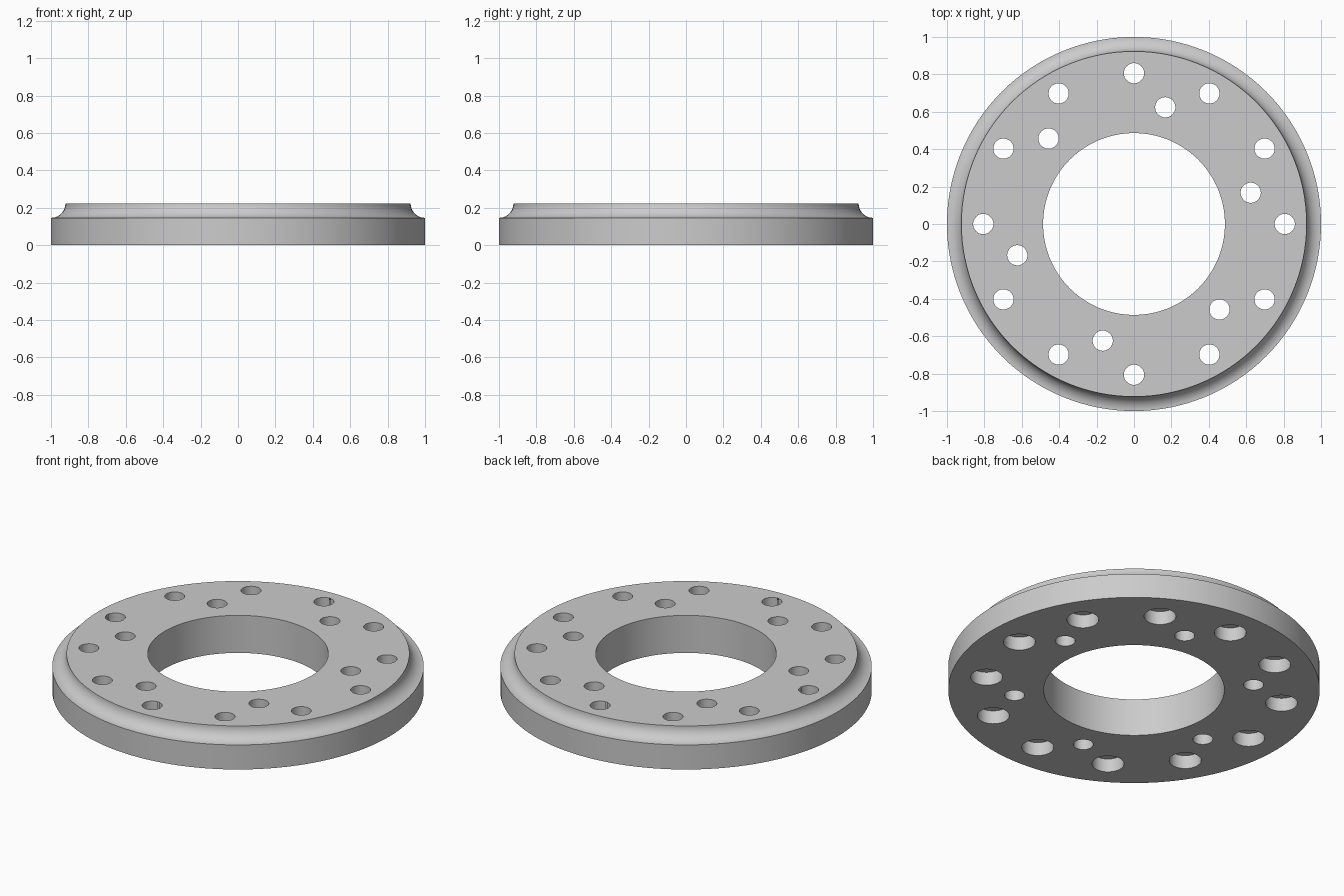
import bpy
import bmesh
from math import cos, sin, pi, radians
from mathutils import Matrix

if "Cube" in bpy.data.objects:
    bpy.data.objects.remove(bpy.data.objects["Cube"])

HEIGHT = 0.223
COVE = 0.077
BORE = 0.486
SEGMENTS = 128

# Plain grey metal
grey = bpy.data.materials.new("grey_metal")
grey.use_nodes = True
colour = (0.6, 0.6, 0.6, 1)
grey.diffuse_color = colour
grey.node_tree.nodes["Principled BSDF"].inputs["Base Color"].default_value = colour


def make_object(name, bm):
    mesh = bpy.data.meshes.new(name)
    bmesh.ops.recalc_face_normals(bm, faces=bm.faces)
    bm.to_mesh(mesh)
    bm.free()
    mesh.materials.append(grey)
    obj = bpy.data.objects.new(name, mesh)
    bpy.context.collection.objects.link(obj)
    return obj


def lathe(name, profile):
    """Revolve a closed (radius, z) profile around z."""
    bm = bmesh.new()
    rings = []
    for i in range(SEGMENTS):
        a = 2 * pi * i / SEGMENTS
        rings.append([bm.verts.new((r * cos(a), r * sin(a), z)) for r, z in profile])
    n = len(profile)
    for i in range(SEGMENTS):
        here, there = rings[i], rings[(i + 1) % SEGMENTS]
        for j in range(n):
            k = (j + 1) % n
            bm.faces.new((here[j], there[j], there[k], here[k]))
    return make_object(name, bm)


def drill(target, name, count, start, circle, radius, bottom, top):
    """Cut a ring of round holes between two heights."""
    bm = bmesh.new()
    for i in range(count):
        a = radians(start) + 2 * pi * i / count
        place = Matrix.Translation((circle * cos(a), circle * sin(a), (bottom + top) / 2))
        bmesh.ops.create_cone(bm, cap_ends=True, segments=48, radius1=radius,
                              radius2=radius, depth=top - bottom, matrix=place)
    cutter = make_object(name, bm)
    cutter.hide_render = True
    mod = target.modifiers.new(name, "BOOLEAN")
    mod.operation = "DIFFERENCE"
    mod.solver = "EXACT"
    mod.object = cutter
    bpy.ops.object.modifier_apply(modifier=mod.name)
    bpy.data.objects.remove(cutter)


# Flange ring with a concave cove around the top edge
cove = [(1 - COVE * cos(t * pi / 24), HEIGHT - COVE * sin(t * pi / 24))
        for t in range(12, -1, -1)]
flange = lathe("flange_ring", [(BORE, 0), (1, 0)] + cove + [(BORE, HEIGHT)])
bpy.context.view_layer.objects.active = flange
flange.select_set(True)

# Outer bolt holes, their counterbores underneath, and the inner holes
drill(flange, "bolt_holes", 12, 0, 0.806, 0.054, -0.1, 0.4)
drill(flange, "counterbores", 12, 0, 0.806, 0.086, -0.1, 0.08)
drill(flange, "inner_holes", 6, 15, 0.646, 0.054, -0.1, 0.4)

bpy.ops.object.shade_smooth_by_angle(angle=radians(30))
